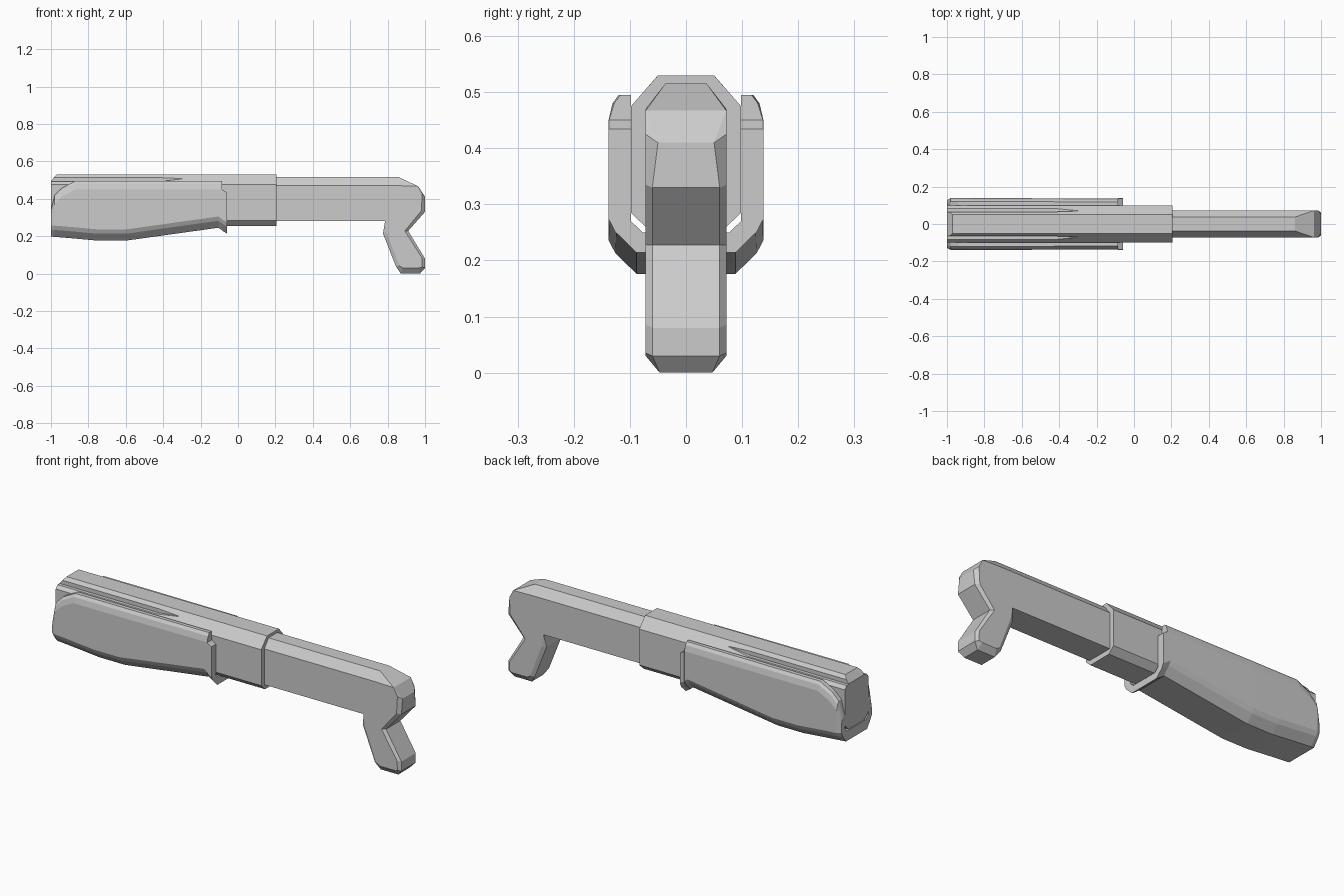
import bpy, bmesh
from mathutils import Vector

if "Cube" in bpy.data.objects:
    bpy.data.objects.remove(bpy.data.objects["Cube"])


def finish(bm, name):
    bmesh.ops.remove_doubles(bm, verts=bm.verts[:], dist=0.0005)
    bmesh.ops.recalc_face_normals(bm, faces=bm.faces[:])
    me = bpy.data.meshes.new(name)
    bm.to_mesh(me)
    bm.free()
    ob = bpy.data.objects.new(name, me)
    bpy.context.collection.objects.link(ob)
    return ob


def bridge(bm, rings, caps=True):
    """Skin a list of closed point rings and cap both ends."""
    vs = [[bm.verts.new(p) for p in r] for r in rings]
    n = len(vs[0])
    for a, b in zip(vs, vs[1:]):
        for i in range(n):
            j = (i + 1) % n
            bm.faces.new((a[i], a[j], b[j], b[i]))
    if caps:
        bm.faces.new(vs[0])
        bm.faces.new(vs[-1])


def mirrored_ring(x, half):
    """Closed ring from a half section of (y, z) points."""
    return [(x, y, z) for y, z in half] + [(x, -y, z) for y, z in reversed(half)]


# Front housing: eight-sided tube with a tapering step cut into its upper slopes
def housing_half(notch):
    return [(0.05, 0.53)] + notch + [(0.098, 0.475), (0.098, 0.285), (0.066, 0.254)]


open_notch = [(0.065, 0.513), (0.065, 0.492), (0.083, 0.492)]
shut_notch = [(0.069, 0.508), (0.070, 0.507), (0.071, 0.506)]
bm = bmesh.new()
bridge(bm, [mirrored_ring(x, housing_half(n)) for x, n in
            ((-1, open_notch), (-0.42, open_notch), (-0.3, shut_notch), (0.205, shut_notch))])
cut = bmesh.ops.bisect_plane(bm, geom=bm.verts[:] + bm.edges[:] + bm.faces[:],
                             plane_co=(-0.97, 0, 0.53), plane_no=Vector((-0.76, 0, 0.65)),
                             clear_outer=True)
bmesh.ops.holes_fill(bm, edges=[e for e in bm.edges if e.is_boundary], sides=0)
finish(bm, "front_housing")


# Sliding fore grip: U-shaped shell around the housing
def grip_half(w, top, bottom, c):
    return [(0, bottom), (0.088, bottom), (w - 0.012, bottom + 0.037), (w, bottom + 0.06),
            (w, top - 0.045 * c), (w - 0.007 * c, top - 0.015 * c), (w - 0.018 * c, top),
            (0.098, top), (0.098, 0.27), (0.077, 0.25), (0, 0.25)]


grip_stations = [  # x, half width, top, bottom, edge chamfer
    (-1.0, 0.128, 0.34, 0.198, 1), (-0.98, 0.138, 0.42, 0.196, 1),
    (-0.94, 0.138, 0.458, 0.193, 1), (-0.87, 0.138, 0.495, 0.187, 1),
    (-0.75, 0.138, 0.495, 0.176, 1), (-0.6, 0.138, 0.495, 0.176, 1),
    (-0.105, 0.135, 0.495, 0.245, 1), (-0.086, 0.135, 0.495, 0.232, 1),
    (-0.085, 0.138, 0.45, 0.230, 0.05), (-0.06, 0.138, 0.434, 0.214, 0.05)]
bm = bmesh.new()
for s in (1, -1):
    bridge(bm, [[(x, s * y, z) for y, z in grip_half(*p)] for x, *p in grip_stations])
# remove the inner faces on the centre plane so both halves join into one shell
bmesh.ops.delete(bm, geom=[f for f in bm.faces if all(abs(v.co.y) < 1e-5 for v in f.verts)],
                 context='FACES')
finish(bm, "fore_grip")

# Receiver and handle: side profile with bevelled rim
rim = [  # outer x, z, half width there, then matching point x, z on the side face
    (0.2, 0.515, 0.037, 0.2, 0.47), (0.2, 0.28, 0.072, 0.2, 0.28),
    (0.786, 0.28, 0.072, 0.786, 0.28), (0.775, 0.214, 0.06, 0.797, 0.214),
    (0.845, 0.037, 0.06, 0.862, 0.042), (0.87, 0, 0.047, 0.882, 0.03),
    (0.973, 0, 0.047, 0.965, 0.03), (1, 0.03, 0.06, 0.985, 0.035),
    (1, 0.08, 0.06, 0.983, 0.085), (0.91, 0.228, 0.06, 0.892, 0.228),
    (1, 0.33, 0.06, 0.98, 0.335), (1, 0.41, 0.05, 0.985, 0.425),
    (0.963, 0.467, 0.072, 0.963, 0.467), (0.86, 0.515, 0.037, 0.86, 0.47)]
bm = bmesh.new()
bridge(bm, [[(u, -0.072, v) for x, z, w, u, v in rim],
            [(x, -w, z) for x, z, w, u, v in rim],
            [(x, w, z) for x, z, w, u, v in rim],
            [(u, 0.072, v) for x, z, w, u, v in rim]])
finish(bm, "receiver_and_handle")
